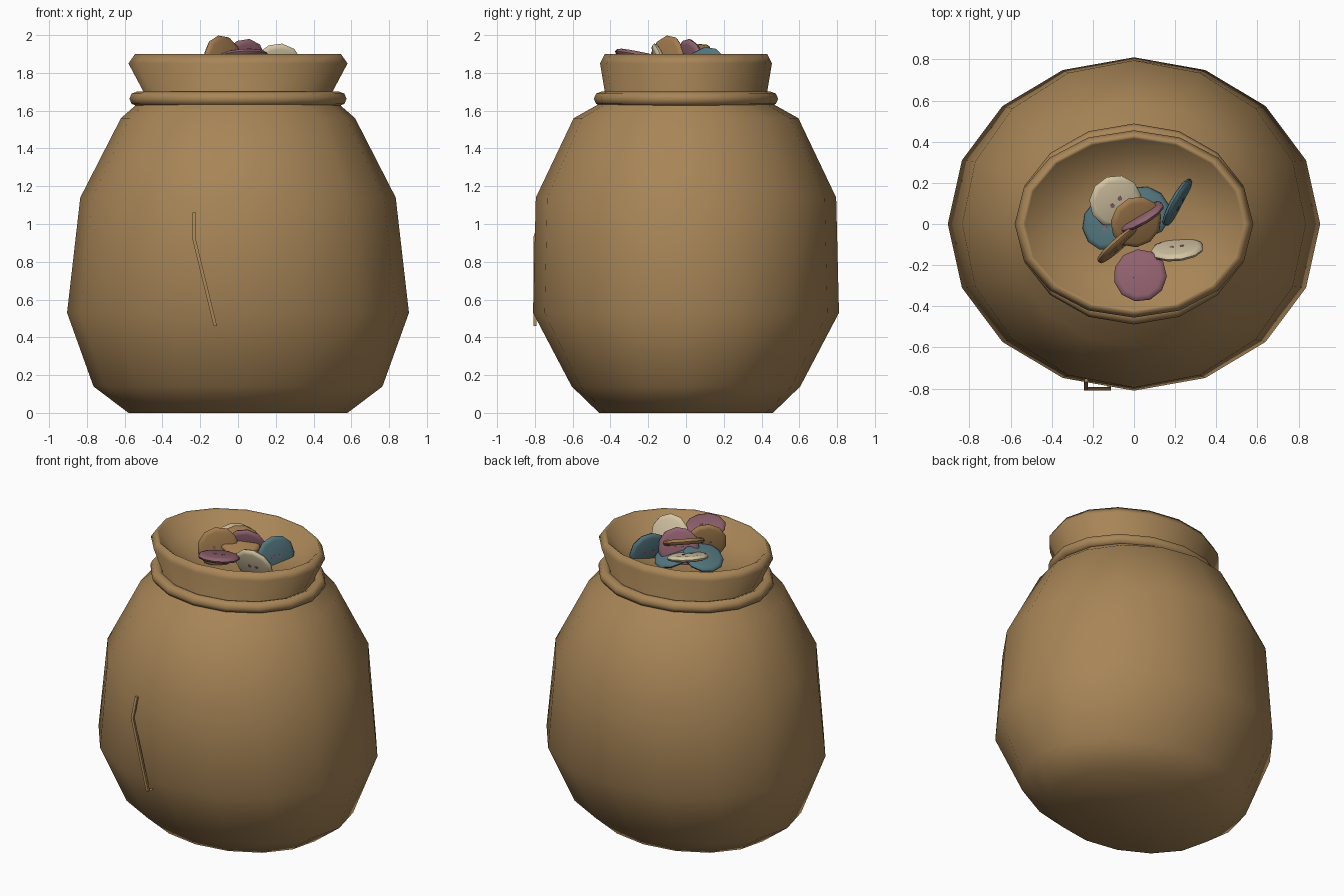
import bpy, bmesh
from math import cos, sin, pi
from mathutils import Vector, Matrix

cube = bpy.data.objects.get("Cube")
if cube:
    bpy.data.objects.remove(cube)


def material(name, rgb):
    m = bpy.data.materials.new(name)
    m.use_nodes = True
    m.diffuse_color = (*rgb, 1)
    m.node_tree.nodes["Principled BSDF"].inputs["Base Color"].default_value = (*rgb, 1)
    return m


BURLAP = material("burlap brown", (0.39, 0.235, 0.095))
TAN = material("wood tan", (0.36, 0.20, 0.075))
CREAM = material("cream", (0.66, 0.56, 0.37))
TEAL = material("dusty teal", (0.085, 0.18, 0.21))
PINK = material("dusty pink", (0.28, 0.12, 0.155))


def finish(name, bm, mats, smooth_angle=pi):
    bmesh.ops.recalc_face_normals(bm, faces=bm.faces)
    mesh = bpy.data.meshes.new(name)
    bm.to_mesh(mesh)
    bm.free()
    ob = bpy.data.objects.new(name, mesh)
    bpy.context.collection.objects.link(ob)
    for m in mats:
        mesh.materials.append(m)
    bpy.ops.object.select_all(action='DESELECT')
    ob.select_set(True)
    bpy.context.view_layer.objects.active = ob
    if smooth_angle >= pi:
        bpy.ops.object.shade_smooth()
    else:
        bpy.ops.object.shade_smooth_by_angle(angle=smooth_angle)
    return ob


def loft(bm, rings, sides, closed=False):
    """Join elliptical rings given as (z, x radius, y radius)."""
    loops = [[bm.verts.new((rx * cos(2 * pi * i / sides), ry * sin(2 * pi * i / sides), z))
              for i in range(sides)] for z, rx, ry in rings]
    pairs = list(zip(loops, loops[1:]))
    if closed:
        pairs.append((loops[-1], loops[0]))
    else:
        bm.faces.new(loops[0])
        bm.faces.new(loops[-1])
    for a, b in pairs:
        for i in range(sides):
            j = (i + 1) % sides
            bm.faces.new((a[i], a[j], b[j], b[i]))


# Sack body with flared mouth and shallow hollow
bm = bmesh.new()
loft(bm, [
    (0.0, 0.58, 0.46), (0.14, 0.765, 0.605), (0.53, 0.905, 0.81),
    (1.14, 0.835, 0.795), (1.56, 0.62, 0.595), (1.63, 0.54, 0.47),
    (1.70, 0.50, 0.43), (1.85, 0.58, 0.455), (1.90, 0.545, 0.43),
    (1.89, 0.53, 0.415), (1.80, 0.44, 0.35), (1.76, 0.22, 0.18),
], 16)
finish("sack_body", bm, [BURLAP])

# Rope-like roll around the neck
bm = bmesh.new()
loft(bm, [(1.663 + 0.038 * sin(a), 0.535 + 0.04 * cos(a), 0.448 + 0.04 * cos(a))
          for a in [2 * pi * k / 8 for k in range(8)]], 16, closed=True)
finish("neck_roll", bm, [BURLAP])

# Raised seam on the front
bm = bmesh.new()
loops = []
for x, y, z in [(-0.232, -0.76, 1.06), (-0.235, -0.80, 0.93), (-0.12, -0.80, 0.46), (-0.12, -0.76, 0.46)]:
    loops.append([bm.verts.new((x + dx, y + dy, z)) for dx, dy in
                  ((-0.009, -0.008), (0.009, -0.008), (0.009, 0.008), (-0.009, 0.008))])
for a, b in zip(loops, loops[1:]):
    for i in range(4):
        j = (i + 1) % 4
        bm.faces.new((a[i], a[j], b[j], b[i]))
bm.faces.new(loops[0])
bm.faces.new(loops[-1])
finish("front_seam", bm, [BURLAP], 0.6)


def button(name, mat, centre, normal, r=0.13):
    """Rounded disc with two coloured thread holes on each side."""
    bm = bmesh.new()
    loft(bm, [(-0.018, r * 0.8, r * 0.8), (-0.012, r * 0.95, r * 0.95), (0, r, r),
              (0.012, r * 0.95, r * 0.95), (0.018, r * 0.8, r * 0.8)], 11)
    body_faces = len(bm.faces)
    for x in (-0.025, 0.025):
        bmesh.ops.create_cone(bm, cap_ends=True, segments=6, radius1=0.012, radius2=0.012,
                              depth=0.039, matrix=Matrix.Translation((x, 0, 0)))
    bm.faces.ensure_lookup_table()
    for f in bm.faces[body_faces:]:
        f.material_index = 1
    ob = finish(name, bm, [mat, PINK], 0.9)
    turn = Vector(normal).normalized().to_track_quat('Z', 'Y')
    ob.matrix_world = Matrix.Translation(centre) @ turn.to_matrix().to_4x4()


# Heap of buttons in the mouth
for name, mat, centre, normal in [
    ("pink_button_front", PINK, (0.03, -0.25, 1.89), (-0.05, 0.2, 1)),
    ("cream_button_right", CREAM, (0.21, -0.125, 1.835), (-0.1, 0.9, 0.35)),
    ("teal_button_upright", TEAL, (0.21, 0.105, 1.81), (0.85, -0.48, 0.15)),
    ("cream_button_back", CREAM, (-0.09, 0.11, 1.85), (0.2, -0.2, 0.93)),
    ("teal_button_left", TEAL, (-0.13, 0.0, 1.82), (-0.35, 0.1, 0.9)),
    ("teal_button_low", TEAL, (0.05, 0.06, 1.81), (0.2, 0.3, 0.9)),
    ("tan_button_flat", TAN, (0.01, 0.01, 1.89), (0.3, -0.3, 0.9)),
    ("tan_button_upright", TAN, (-0.08, -0.1, 1.87), (0.67, -0.74, 0.12)),
    ("pink_button_upright", PINK, (0.03, 0.035, 1.855), (-0.48, 0.86, 0.25)),
]:
    button(name, mat, centre, normal)
